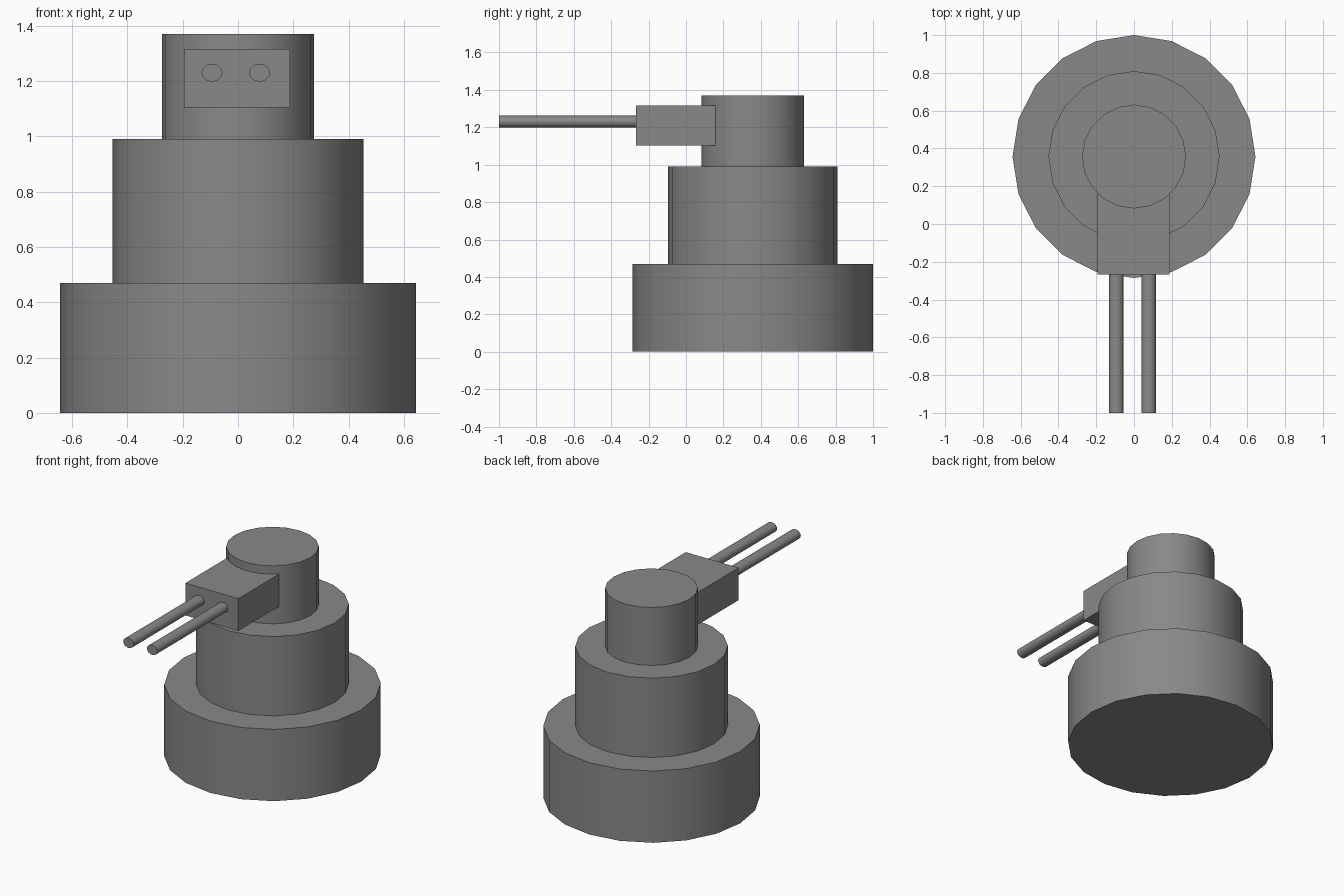
import bpy
import math

cube = bpy.data.objects.get("Cube")
if cube:
    bpy.data.objects.remove(cube, do_unlink=True)

gray = bpy.data.materials.new("gray_metal")
gray.use_nodes = True
color = (0.25, 0.25, 0.25, 1)
gray.diffuse_color = color
gray.node_tree.nodes["Principled BSDF"].inputs["Base Color"].default_value = color

CENTER_Y = 0.357


def finish(name, smooth=True):
    obj = bpy.context.object
    obj.name = name
    obj.data.materials.append(gray)
    bpy.ops.object.transform_apply(location=False, rotation=True, scale=True)
    if smooth:
        bpy.ops.object.shade_smooth_by_angle(angle=math.radians(30))
    return obj


# Stacked round tiers of the tower
for name, radius, bottom, top in (
    ("base_tier", 0.643, 0, 0.47),
    ("middle_tier", 0.453, 0.47, 0.99),
    ("top_tier", 0.275, 0.99, 1.37),
):
    bpy.ops.mesh.primitive_cylinder_add(
        vertices=20, radius=radius, depth=top - bottom,
        location=(0, CENTER_Y, (bottom + top) / 2))
    finish(name)

# Gun housing set into the front of the top tier
bpy.ops.mesh.primitive_cube_add(size=1, location=(-0.003, -0.055, 1.21))
bpy.context.object.scale = (0.383, 0.424, 0.212)
finish("gun_housing", smooth=False)

# Twin barrels, slightly flattened
for name, x in (("right_barrel", -0.094), ("left_barrel", 0.078)):
    bpy.ops.mesh.primitive_cylinder_add(
        vertices=20, radius=1, depth=0.76,
        location=(x, -0.62, 1.23), rotation=(math.pi / 2, 0, 0))
    bpy.context.object.scale = (0.038, 0.032, 1)
    finish(name)
